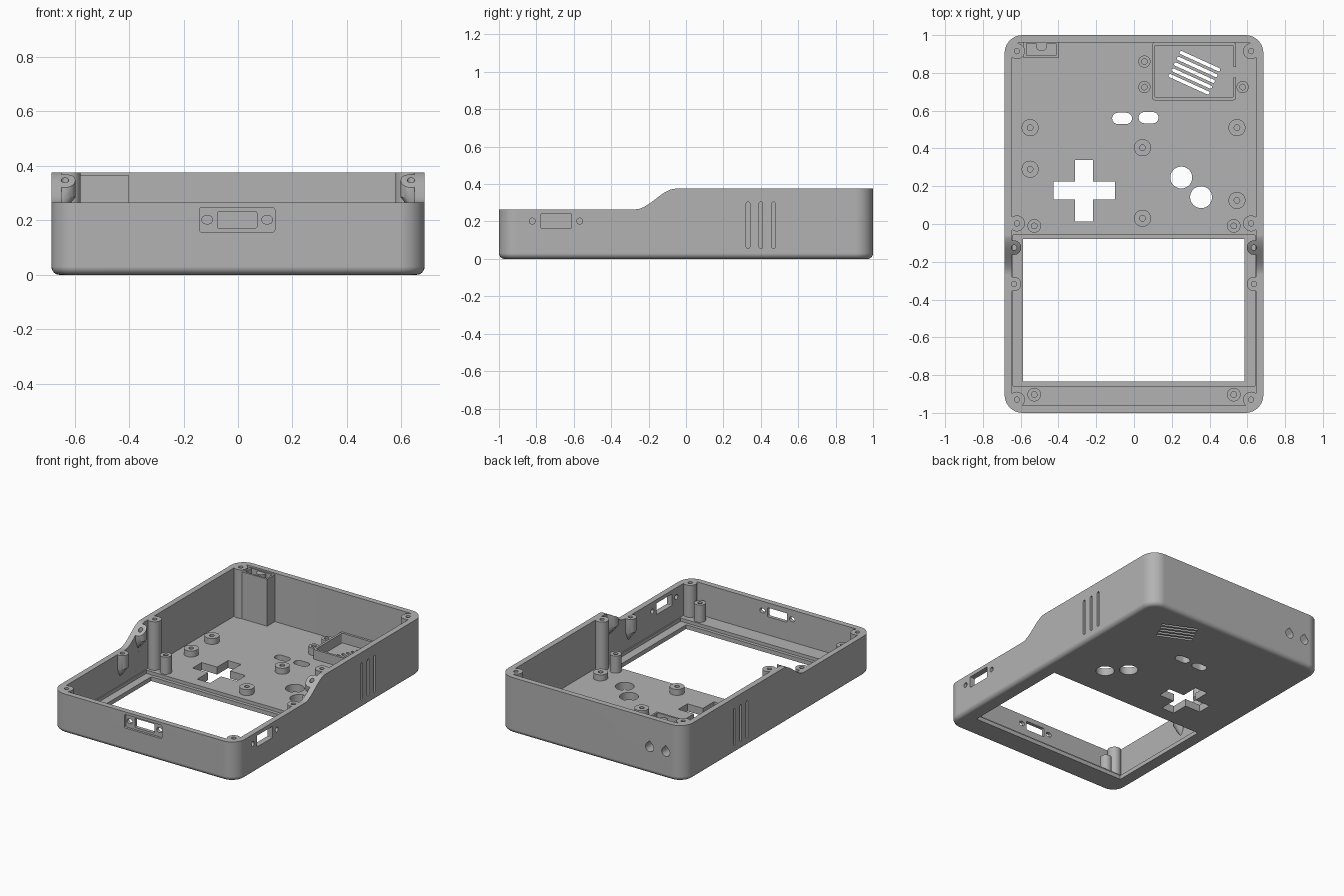
import bpy, bmesh, math
from math import sin, cos, pi

cube = bpy.data.objects.get("Cube")
if cube:
    bpy.data.objects.remove(cube, do_unlink=True)

grey = bpy.data.materials.new("plain grey")
grey.use_nodes = True
COLOUR = (0.45, 0.45, 0.45, 1)
grey.diffuse_color = COLOUR
grey.node_tree.nodes["Principled BSDF"].inputs["Base Color"].default_value = COLOUR

FLOOR, LOW, HIGH = 0.05, 0.265, 0.375
AXES = {"z": lambda a, b, c: (a, b, c),
        "y": lambda a, b, c: (a, c, b),
        "x": lambda a, b, c: (c, a, b)}


# ---- helpers ----
def loft(name, sections, axis="z"):
    """Closed solid through (outline, height) sections."""
    bm = bmesh.new()
    rings = [[bm.verts.new(AXES[axis](a, b, c)) for a, b in pts] for pts, c in sections]
    n = len(rings[0])
    for lo, hi in zip(rings, rings[1:]):
        for i in range(n):
            j = (i + 1) % n
            bm.faces.new((lo[i], lo[j], hi[j], hi[i]))
    bm.faces.new(rings[0])
    bm.faces.new(rings[-1])
    bmesh.ops.recalc_face_normals(bm, faces=bm.faces)
    mesh = bpy.data.meshes.new(name)
    bm.to_mesh(mesh)
    bm.free()
    mesh.materials.append(grey)
    ob = bpy.data.objects.new(name, mesh)
    bpy.context.collection.objects.link(ob)
    return ob


def prism(name, pts, c0, c1, axis="z"):
    return loft(name, [(pts, c0), (pts, c1)], axis)


def rect(a0, a1, b0, b1):
    return [(a0, b0), (a1, b0), (a1, b1), (a0, b1)]


def rounded(cx, cy, hx, hy, r, steps=8):
    pts = []
    for k, (sx, sy) in enumerate([(1, 1), (-1, 1), (-1, -1), (1, -1)]):
        for i in range(steps + 1):
            t = (k + i / steps) * pi / 2
            pts.append((cx + sx * (hx - r) + r * cos(t), cy + sy * (hy - r) + r * sin(t)))
    return pts


def circle(cx, cy, r, n=32):
    return [(cx + r * cos(2 * pi * i / n), cy + r * sin(2 * pi * i / n)) for i in range(n)]


def pill(cx, cy, half, r, angle=0.0, steps=8):
    pts = []
    for side in (0, 1):
        for i in range(steps + 1):
            t = -pi / 2 + pi * i / steps + side * pi
            x, y = r * cos(t) + (half - r) * (1 - 2 * side), r * sin(t)
            pts.append((cx + x * cos(angle) - y * sin(angle), cy + x * sin(angle) + y * cos(angle)))
    return pts


def combine(target, tool, op="DIFFERENCE"):
    """Apply a boolean and throw the helper away."""
    mod = target.modifiers.new("bool", "BOOLEAN")
    mod.operation, mod.object, mod.solver = op, tool, "EXACT"
    bpy.context.view_layer.objects.active = target
    bpy.ops.object.modifier_apply(modifier=mod.name)
    bpy.data.objects.remove(tool, do_unlink=True)


def cut(target, pts, c0, c1, axis="z"):
    combine(target, prism("cutter", pts, c0, c1, axis))


def finish(ob):
    bpy.ops.object.select_all(action="DESELECT")
    ob.select_set(True)
    bpy.context.view_layer.objects.active = ob
    bpy.ops.object.shade_smooth_by_angle(angle=math.radians(32))
    weighted = ob.modifiers.new("weighted normals", "WEIGHTED_NORMAL")
    weighted.keep_sharp = True


# ---- tray with a rounded lower edge ----
F = 0.03
sections = []
for i in range(7):
    t = i / 6 * pi / 2
    inset = F * (1 - sin(t))
    sections.append((rounded(0, 0, 0.685 - inset, 1 - inset, 0.095 - inset), F * (1 - cos(t))))
sections.append((rounded(0, 0, 0.685, 1, 0.095), HIGH))
shell = loft("shell", sections)
cut(shell, rounded(0, 0, 0.647, 0.962, 0.057), FLOOR, 0.6)

# ---- jack box in the rear corner ----
combine(shell, prism("box", rect(-0.585, -0.4, 0.88, 0.975), 0.04, 0.365), "UNION")
cut(shell, rect(-0.57, -0.412, 0.893, 0.955), 0.33, 0.5)
combine(shell, prism("peg", circle(-0.49, 0.945, 0.03), 0.3, 0.36), "UNION")

# ---- rim posts, standing and wall-hung ----
rim_holes = []
for s in (-1, 1):
    for y in (0.915, 0.003, -0.93):
        combine(shell, prism("post", circle(s * 0.62, y, 0.042), 0.04, HIGH), "UNION")
        rim_holes.append((s * 0.62, y))
    for y, top in ((-0.125, HIGH), (-0.318, LOW)):
        tip = [(s * 0.663 + (x - s * 0.635) * 0.1, y + (v - y) * 0.1)
               for x, v in circle(s * 0.635, y, 0.038)]
        ring = circle(s * 0.635, y, 0.038)
        combine(shell, loft("hung", [(tip, top - 0.17), (ring, top - 0.09), (ring, top)]), "UNION")
        rim_holes.append((s * 0.635, y))

# ---- lowered front with an S-shaped shoulder ----
side = [(-1.2, LOW)]
for i in range(15):
    t = i / 14
    side.append((-0.27 + 0.215 * t, LOW + (HIGH + 0.0005 - LOW) * t * t * (3 - 2 * t)))
side += [(-0.055, 0.6), (-1.2, 0.6)]
cut(shell, side, -1, 1, "x")
for x, y in rim_holes:
    cut(shell, circle(x, y, 0.014, 16), 0.2, 0.6)

# ---- screen window with its ledge ----
cut(shell, rect(-0.64, 0.64, -0.857, -0.057), 0.028, 0.1)
cut(shell, rect(-0.588, 0.584, -0.835, -0.08), -0.1, 0.1)

# ---- control openings ----
px, py, arm, w = -0.264, 0.177, 0.163, 0.048
cross = [(px + x, py + y) for x, y in [
    (w, w), (w, arm), (-w, arm), (-w, w), (-arm, w), (-arm, -w),
    (-w, -w), (-w, -arm), (w, -arm), (w, -w), (arm, -w), (arm, w)]]
openings = [cross, circle(0.25, 0.246, 0.058), circle(0.355, 0.142, 0.058),
            pill(-0.063, 0.559, 0.053, 0.03), pill(0.077, 0.563, 0.053, 0.03)]
# speaker slots
for i in range(-2, 3):
    openings.append(pill(0.32 + 0.0145 * i, 0.801 + 0.0306 * i, 0.118, 0.009, math.radians(-24.5), 4))
for outline in openings:
    cut(shell, outline, -0.1, 0.1)

# ---- front port: recess, opening and screw slots ----
cut(shell, rounded(-0.003, 0.202, 0.138, 0.045, 0.008, 3), -1.1, -0.985, "y")
cut(shell, rounded(-0.003, 0.202, 0.072, 0.03, 0.005, 3), -1.1, -0.9, "y")
for x in (-0.113, 0.107):
    cut(shell, pill(x, 0.202, 0.02, 0.015), -1.1, -0.9, "y")

# ---- side port with screw holes ----
cut(shell, rounded(-0.694, 0.202, 0.083, 0.038, 0.005, 3), 0.5, 0.8, "x")
for y in (-0.822, -0.568):
    cut(shell, circle(y, 0.202, 0.016, 16), 0.5, 0.8, "x")

# ---- grip grooves on both sides ----
for y in (0.332, 0.4, 0.467):
    for s in (-1, 1):
        cut(shell, pill(y, 0.18, 0.125, 0.01, pi / 2, 4), s * 0.668, s * 0.8, "x")

# ---- teardrop jack holes at the rear ----
for x in (-0.43, -0.55):
    drop = [(x + 0.03 * cos(t), 0.18 + 0.03 * sin(t))
            for t in [pi * (0.75 + 1.5 * i / 20) for i in range(21)]]
    cut(shell, drop + [(x, 0.18 + 0.03 * math.sqrt(2))], 0.93, 1.1, "y")
finish(shell)


# ---- screw bosses standing on the floor ----
def boss(name, x, y, r, top, base=FLOOR):
    ob = prism(name, circle(x, y, r), base - 0.01, top)
    cut(ob, circle(x, y, 0.015, 16), base + 0.005, top + 0.1)
    finish(ob)


for x, y in [(-0.55, 0.51), (-0.55, 0.29), (0.045, 0.404),
             (0.045, 0.03), (0.545, 0.51), (0.545, 0.125)]:
    boss("board_boss", x, y, 0.045, 0.09)
for x, y in [(0.055, 0.86), (0.055, 0.725), (0.575, 0.725)]:
    boss("speaker_boss", x, y, 0.032, 0.1)
for s in (-1, 1):
    for y in (-0.01, -0.903):
        boss("screen_post", s * 0.528, y, 0.036, 0.165)

# ---- speaker frame with a cable gap ----
frame = prism("speaker_frame", rounded(0.318, 0.808, 0.223, 0.153, 0.015, 4), 0.04, 0.115)
cut(frame, rounded(0.318, 0.808, 0.208, 0.138, 0.008, 4), 0, 0.3)
cut(frame, rect(0.5, 0.6, 0.775, 0.83), FLOOR, 0.3)
finish(frame)
